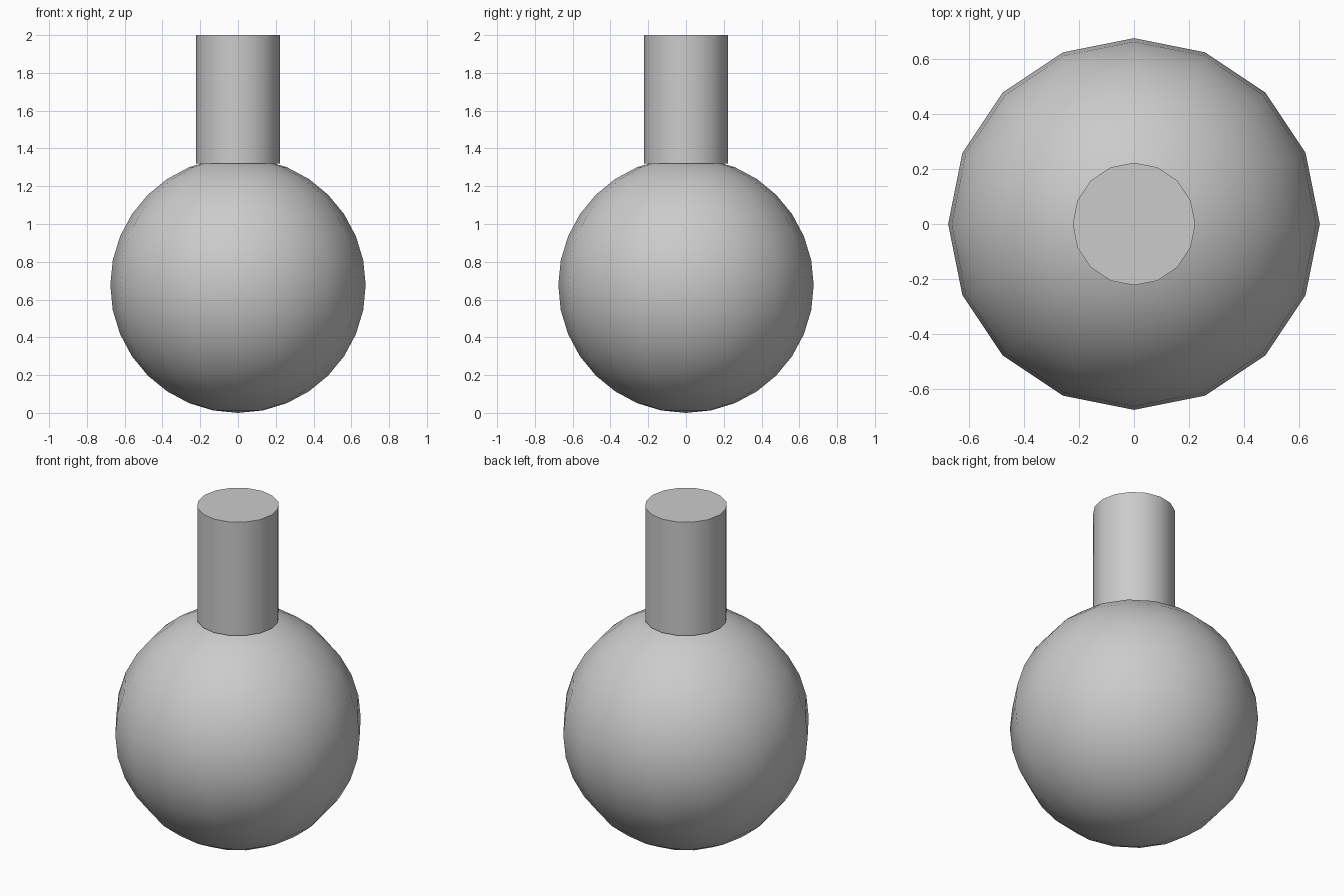
import bpy, math

if "Cube" in bpy.data.objects:
    bpy.data.objects.remove(bpy.data.objects["Cube"])

R = 0.676            # bulb radius
NECK_BASE = 1.32     # neck meets the bulb here
TOP = 2.0


def finish(name):
    obj = bpy.context.object
    obj.name = name
    bpy.ops.object.shade_smooth_by_angle(angle=math.radians(35))
    return obj


# Round bulb: 16 segments, 16 rings
bpy.ops.mesh.primitive_uv_sphere_add(segments=16, ring_count=16, radius=R,
                                     location=(0, 0, R))
finish("round_bulb")

# Straight neck standing on top of the bulb
bpy.ops.mesh.primitive_cylinder_add(vertices=16, radius=0.223,
                                    depth=TOP - NECK_BASE,
                                    location=(0, 0, (TOP + NECK_BASE) / 2))
finish("neck")
